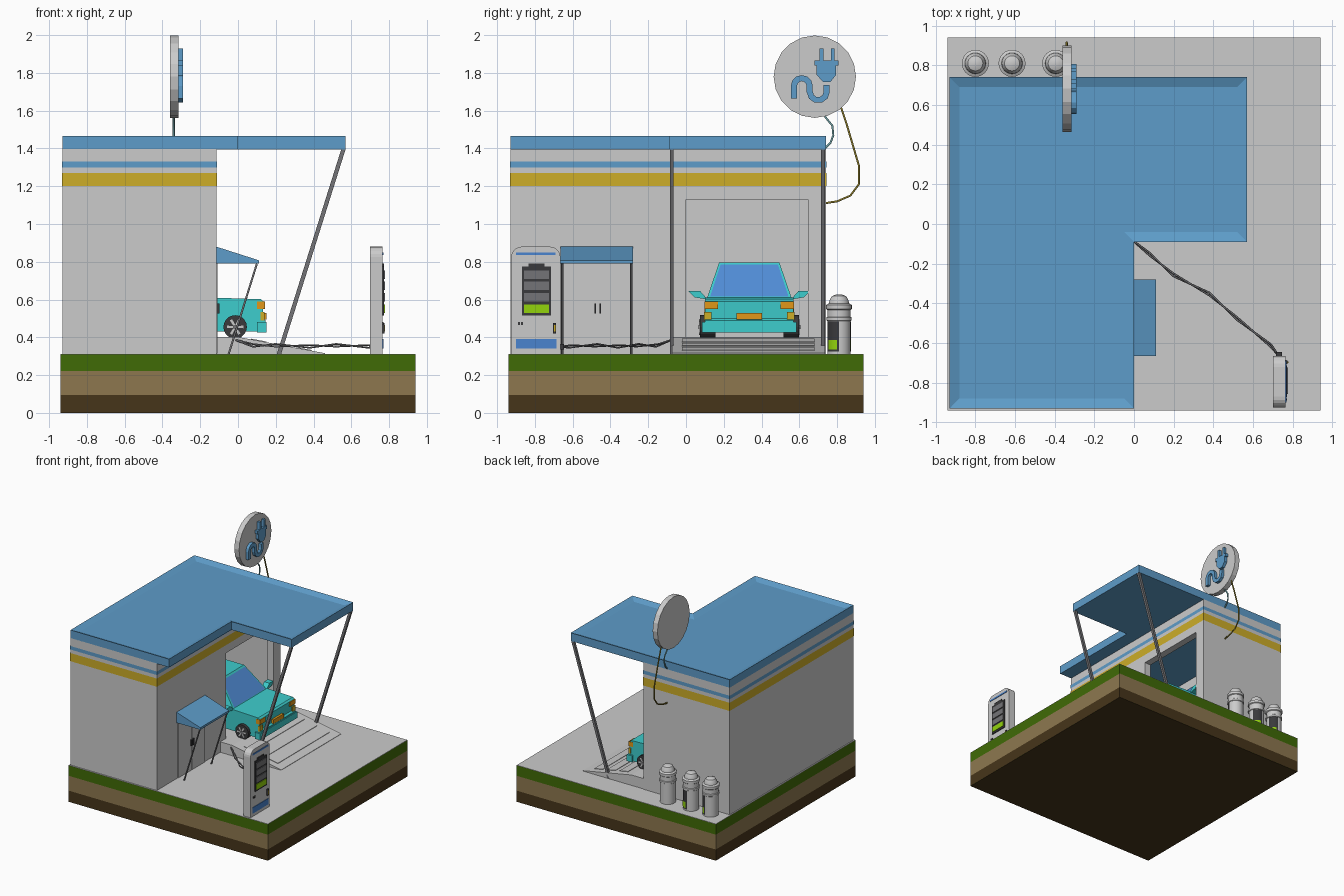
import bpy, bmesh, math
from mathutils import Vector, Matrix

if "Cube" in bpy.data.objects:
    bpy.data.objects.remove(bpy.data.objects["Cube"])

def mat(name, r, g, b):
    m = bpy.data.materials.new(name)
    m.diffuse_color = [(c / 255) ** 2.2 for c in (r, g, b)] + [1]
    m.use_nodes = True
    m.node_tree.nodes["Principled BSDF"].inputs["Base Color"].default_value = m.diffuse_color
    return m

BLUE, GOLD = mat("blue", 94, 155, 200), mat("gold", 204, 172, 45)
GRASS, TAN, SOIL = mat("grass", 66, 106, 15), mat("tan", 140, 119, 80), mat("soil", 72, 56, 32)
CYAN, GLASS, DARK = mat("cyan", 64, 204, 204), mat("glass", 82, 140, 215), mat("dark", 60, 60, 62)
LIME, AMBER = mat("lime", 145, 210, 20), mat("amber", 225, 150, 30)
STEEL, SIGNAL = mat("steel", 115, 115, 118), mat("signal_blue", 75, 130, 205)
TEAL, OLIVE = mat("teal", 110, 160, 165), mat("olive", 135, 120, 45)

def finish(name, bm, m=None, smooth=False):
    bmesh.ops.recalc_face_normals(bm, faces=bm.faces)
    me = bpy.data.meshes.new(name)
    bm.to_mesh(me)
    bm.free()
    o = bpy.data.objects.new(name, me)
    bpy.context.collection.objects.link(o)
    if m:
        me.materials.append(m)
    if smooth:
        bpy.ops.object.select_all(action='DESELECT')
        o.select_set(True)
        bpy.context.view_layer.objects.active = o
        bpy.ops.object.shade_smooth_by_angle(angle=math.radians(35))
    return o

def prism_bm(axis, pts, a, b):
    """Extrude a 2D outline along an axis; outline is (y,z), (x,z) or (x,y)."""
    bm = bmesh.new()
    put = {'x': lambda p, d: (d, *p), 'y': lambda p, d: (p[0], d, p[1]), 'z': lambda p, d: (*p, d)}[axis]
    lo, hi = ([bm.verts.new(put(p, d)) for p in pts] for d in (a, b))
    bm.faces.new(lo)
    top = bm.faces.new(hi)
    for i in range(len(pts)):
        j = (i + 1) % len(pts)
        bm.faces.new((lo[i], lo[j], hi[j], hi[i]))
    return bm, top

def prism(name, axis, pts, a, b, m=None):
    return finish(name, prism_bm(axis, pts, a, b)[0], m)

def box(name, x0, x1, y0, y1, z0, z1, m=None):
    return prism(name, 'z', [(x0, y0), (x1, y0), (x1, y1), (x0, y1)], z0, z1, m)

def circle(cx, cy, r, n, a0=0, a1=360):
    full = a1 - a0 == 360
    return [(cx + r * math.cos(t), cy + r * math.sin(t)) for t in
            (math.radians(a0 + (a1 - a0) * i / (n if full else n - 1)) for i in range(n))]

def lathe(name, prof, x, y, m=None, a0=0, sweep=360, n=24):
    bm = bmesh.new()
    vs = [bm.verts.new((r, 0, z)) for r, z in prof]
    es = [bm.edges.new(e) for e in zip(vs, vs[1:])]
    bmesh.ops.spin(bm, geom=vs + es, axis=(0, 0, 1), cent=(0, 0, 0), angle=math.radians(sweep), steps=n)
    bmesh.ops.remove_doubles(bm, verts=bm.verts, dist=1e-5)
    bmesh.ops.transform(bm, verts=bm.verts, matrix=Matrix.Translation((x, y, 0)) @ Matrix.Rotation(math.radians(a0), 4, 'Z'))
    return finish(name, bm, m, True)

def tube(name, pts, r, m=None, res=1):
    cu = bpy.data.curves.new(name, 'CURVE')
    cu.dimensions, cu.bevel_depth, cu.bevel_resolution, cu.use_fill_caps = '3D', r, res, True
    s = cu.splines.new('POLY')
    s.points.add(len(pts) - 1)
    for p, q in zip(s.points, pts):
        p.co = (*q, 1)
    if m:
        cu.materials.append(m)
    o = bpy.data.objects.new(name, cu)
    bpy.context.collection.objects.link(o)
    bpy.ops.object.select_all(action='DESELECT')
    o.select_set(True)
    bpy.context.view_layer.objects.active = o
    bpy.ops.object.convert(target='MESH')

# Ground layers
for n, z0, z1, m in (("soil_layer", 0, .095, SOIL), ("clay_layer", .095, .222, TAN), ("grass_layer", .222, .31, GRASS)):
    box(n, -.94, .94, -.94, .94, z0, z1, m)
box("ground_underside", -.94, .94, -.94, .94, 0, .001, GRASS)
box("paving", -.94, .94, -.94, .94, .309, .313)

# Hollow building with garage opening
walls = box("walls", -.93, -.115, -.93, .74, .31, 1.397)
for n, dims in (("room_cutter", (-.87, -.175, -.87, .68, .2, 1.6)), ("door_cutter", (-.3, 0, 0, .645, .2, 1.13))):
    c = box(n, *dims)
    c.hide_render = True
    c.hide_viewport = True
    mod = walls.modifiers.new(n, 'BOOLEAN')
    mod.operation, mod.object, mod.solver = 'DIFFERENCE', c, 'EXACT'
for n, z0, z1, m in (("gold_stripe", 1.2, 1.27, GOLD), ("blue_stripe", 1.3, 1.33, BLUE)):
    e = .003
    bm, _ = prism_bm('z', [(-.93 - e, -.93 - e), (-.115 + e, -.93 - e), (-.115 + e, .74 + e), (-.93 - e, .74 + e)], z0, z1)
    bm.normal_update()
    bmesh.ops.delete(bm, geom=[f for f in bm.faces if abs(f.normal.z) > .5], context='FACES_ONLY')
    finish(n, bm, m)

# L-shaped roof with sunken top
L = [(-.93, -.93), (0, -.93), (0, -.09), (.57, -.09), (.57, .74), (-.93, .74)]
bm, top = prism_bm('z', L, 1.395, 1.465)
bmesh.ops.recalc_face_normals(bm, faces=bm.faces)
bmesh.ops.inset_region(bm, faces=[top], thickness=.05, use_even_offset=True)
bmesh.ops.translate(bm, verts=top.verts, vec=(0, 0, -.02))
finish("roof", bm, BLUE)

# Slanted canopy posts
for i, y in enumerate((-.075, .725)):
    prism(f"canopy_post_{i}", 'y', [(.205, .31), (.228, .31), (.57, 1.397), (.547, 1.397)], y - .01, y + .01, STEEL)

# Garage ramp and its raised strips
prism("ramp", 'y', [(-.2, .31), (.46, .31), (.46, .316), (0, .402), (-.2, .402)], -.075, .735)
box("garage_floor", -.87, -.175, -.07, .68, .31, .402)
for i, x in enumerate((.07, .19, .31)):
    z = .402 - x * .187
    prism(f"ramp_strip_{i}", 'y', [(x, z - .01), (x + .08, z - .025), (x + .08, z - .011), (x, z + .004)], -.02, .68)

# Side door with awning
for i, y in enumerate((-.65, -.468)):
    box(f"door_leaf_{i}", -.116, -.108, y, y + .18, .315, .79)
    box(f"door_handle_{i}", -.108, -.098, -.485 + i * .027, -.476 + i * .027, .525, .58, DARK)
prism("awning", 'y', [(-.115, .79), (.11, .79), (.11, .808), (-.115, .88)], -.665, -.28, BLUE)
for i, y in enumerate((-.655, -.29)):
    tube(f"awning_strut_{i}", [(.1, y, .79), (-.05, y, .31)], .006, STEEL)

# Charging post
outline = [(-.925, .31), (-.665, .31)] + circle(-.72, .825, .055, 6, 0, 90) + circle(-.87, .825, .055, 6, 90, 180)
prism("charger_body", 'x', outline, .7, .765)
box("charger_screen", .76, .772, -.868, -.714, .515, .775, DARK)
box("charger_screen_cap", .76, .772, -.835, -.75, .77, .792, DARK)
for i in range(4):
    z = .53 + i * .06
    box(f"charge_bar_{i}", .765, .777, -.858, -.724, z, z + .045, STEEL if i else LIME)
box("charger_lower_stripe", .76, .769, -.9, -.685, .34, .39, SIGNAL)
box("charger_upper_stripe", .76, .769, -.9, -.69, .835, .848, SIGNAL)
box("charger_socket", .76, .775, -.705, -.688, .42, .475, DARK)
box("charger_card_slot", .76, .778, -.7, -.692, .43, .465, GOLD)
for i, y in enumerate((-.89, -.873)):
    box(f"charger_button_{i}", .76, .771, y, y + .01, .465, .48, DARK)
for k in (0, 1):
    d = .014 * k
    tube(f"charging_cable_{k}", [(.73, -.665, .35), (.69, -.62 + d, .345 + d), (.52, -.47 - d, .365 - d), (.38, -.36 + d, .345 + d),
         (.2, -.25 - d, .365 - d), (.08, -.16 + d, .35 + d), (-.01, -.08, .385)], .005, STEEL)
box("cable_plug", .715, .745, -.67, -.645, .335, .365, DARK)

# Gas tanks with wrap-around labels
prof = [(0, .312), (.062, .312), (.062, .545), (.068, .55), (.068, .572), (.053, .58), (.051, .595), (.038, .618), (.018, .626), (0, .627)]
for i, (x, a) in enumerate(((-.395, -35), (-.615, 60), (-.8, 45))):
    lathe(f"tank_{i}", prof, x, .81)
    lathe(f"tank_ring_{i}", [(.06, .485), (.067, .49), (.067, .505), (.06, .51)], x, .81)
    lathe(f"tank_label_{i}", [(.0635, .325), (.0635, .485)], x, .81, DARK, a - 35, 70, 8)
    lathe(f"tank_gauge_{i}", [(.065, .335), (.065, .385)], x, .81, LIME, a - 25, 50, 6)

# Round roof sign with plug pictogram and its wires
prism("sign_disc", 'x', circle(.682, 1.78, .218, 20), -.36, -.315)
for i, y in enumerate((.708, .767)):
    box(f"plug_prong_{i}", -.316, -.29, y, y + .02, 1.86, 1.928, BLUE)
prism("plug_head", 'x', [(.725, 1.752), (.765, 1.752), (.795, 1.79), (.795, 1.838), (.807, 1.838), (.807, 1.865),
      (.68, 1.865), (.68, 1.838), (.692, 1.838), (.692, 1.79)], -.316, -.29, BLUE)
path = [(.745, 1.735), (.745, 1.70)] + circle(.7, 1.70, .045, 6, 0, -180)[1:] + circle(.613, 1.73, .042, 7, 0, 180) + [(.571, 1.665)]
left, right = [], []
for i, p in enumerate(path):
    t = Vector(path[min(i + 1, len(path) - 1)]) - Vector(path[max(i - 1, 0)])
    n = Vector((-t.y, t.x)).normalized() * .016
    left.append(tuple(Vector(p) + n))
    right.append(tuple(Vector(p) - n))
prism("plug_cord", 'x', left + right[::-1], -.316, -.29, BLUE)
tube("sign_wire_short", [(-.34, .735, 1.57), (-.34, .775, 1.52), (-.34, .78, 1.47), (-.34, .765, 1.43), (-.34, .735, 1.4)], .006, TEAL)
tube("sign_wire_long", [(-.34, .82, 1.62), (-.34, .85, 1.53), (-.34, .915, 1.31), (-.34, .915, 1.21), (-.34, .87, 1.15),
     (-.34, .8, 1.12), (-.34, .735, 1.11)], .006, OLIVE)

# Car body, cabin and glass
CY = .335
prism("car_body", 'y', [(-.78, .43), (.13, .43), (.145, .45), (.145, .49), (.13, .5), (.135, .59), (.12, .602), (-.13, .61), (-.76, .61), (-.78, .58)],
      CY - .235, CY + .235, CYAN)
box("car_front_bumper", .1, .15, CY - .25, CY + .25, .425, .48, CYAN)

def cabin(name, x0, x1, tx0, tx1, hw, thw, z0, z1, m):
    bm, top = prism_bm('z', [(x0, CY - hw), (x1, CY - hw), (x1, CY + hw), (x0, CY + hw)], z0, z1)
    for v in top.verts:
        v.co.x = tx0 if v.co.x == min(w.co.x for w in top.verts) else v.co.x
    for v in top.verts:
        v.co.x = tx0 if abs(v.co.x - tx0) < 1e-5 else tx1
        v.co.y = CY + math.copysign(thw, v.co.y - CY)
    finish(name, bm, m)

def quad(name, pts, m):
    bm = bmesh.new()
    bm.faces.new([bm.verts.new(p) for p in pts])
    finish(name, bm, m)

bm, top = prism_bm('x', [(CY - .225, .605), (CY + .225, .605), (CY + .16, .795), (CY - .16, .795)], -.74, -.12)
for v in bm.verts:
    if v.co.z > .7:
        v.co.x = -.29 if v.co.x > -.4 else -.64
finish("car_cabin", bm, CYAN)
quad("windscreen", [(-.125, CY - .208, .615), (-.125, CY + .208, .615), (-.276, CY + .152, .785), (-.276, CY - .152, .785)], GLASS)
quad("rear_window", [(-.736, CY - .2, .63), (-.736, CY + .2, .63), (-.654, CY + .155, .78), (-.654, CY - .155, .78)], GLASS)

# Car parts mirrored on both sides
for s, side in ((-1, "left"), (1, "right")):
    def yb(a, b): return sorted((CY + s * a, CY + s * b))
    quad(f"side_window_{side}", [(-.19, CY + s * .221, .63), (-.7, CY + s * .221, .63), (-.62, CY + s * .17, .78), (-.31, CY + s * .17, .78)], GLASS)
    prism(f"mirror_{side}", 'x', [(CY + s * .22, .6), (CY + s * .29, .612), (CY + s * .322, .645), (CY + s * .26, .645)], -.17, -.12, CYAN)
    box(f"headlight_{side}", .1, .142, *yb(.165, .238), .55, .59, AMBER)
    box(f"indicator_{side}", .12, .14, *yb(.2, .24), .49, .535, GOLD)
    box(f"tail_light_{side}", -.785, -.75, *yb(.17, .238), .52, .58, AMBER)
    for e, wx in (("front", -.015), ("rear", -.6)):
        prism(f"{e}_tyre_{side}", 'y', circle(wx, .455, .062, 20), *yb(.18, .262), DARK)
        prism(f"{e}_hub_{side}", 'y', circle(wx, .455, .012, 10), *yb(.25, .27), STEEL)
        for k in range(6):
            a = k * math.pi / 3
            c, d = math.cos(a), math.sin(a)
            prism(f"{e}_spoke_{side}_{k}", 'y', [(wx + r * c - w * d, .455 + r * d + w * c) for r, w in
                  ((.008, -.005), (.044, -.007), (.044, .007), (.008, .005))], *yb(.25, .267))
box("number_plate", .13, .15, CY - .068, CY + .068, .495, .53, AMBER)
